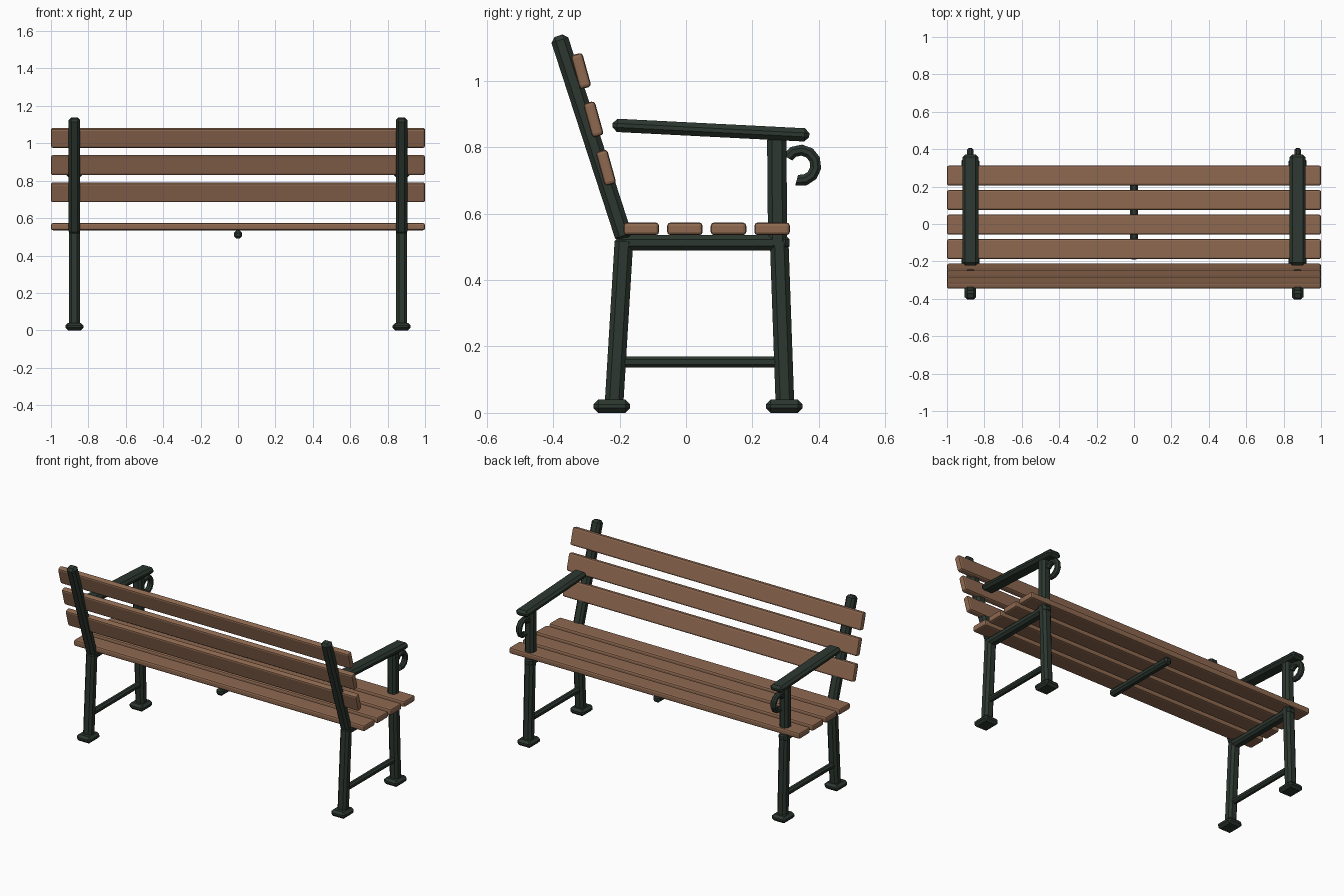
import bpy
import bmesh
import math
from mathutils import Matrix, Vector

cube = bpy.data.objects.get("Cube")
if cube:
    bpy.data.objects.remove(cube, do_unlink=True)


def material(name, color):
    m = bpy.data.materials.new(name)
    m.use_nodes = True
    m.diffuse_color = (*color, 1)
    bsdf = m.node_tree.nodes["Principled BSDF"]
    bsdf.inputs["Base Color"].default_value = (*color, 1)
    bsdf.inputs["Roughness"].default_value = 0.7
    return m


WOOD = material("brown wood", (0.27, 0.14, 0.08))
METAL = material("dark green metal", (0.025, 0.038, 0.029))


def add_object(name, bm, mat):
    bmesh.ops.recalc_face_normals(bm, faces=bm.faces)
    mesh = bpy.data.meshes.new(name)
    bm.to_mesh(mesh)
    bm.free()
    mesh.materials.append(mat)
    obj = bpy.data.objects.new(name, mesh)
    bpy.context.collection.objects.link(obj)
    return obj


def bar(name, x, start, end, width, depth, bevel, mat=METAL, segments=1):
    """Chamfered box running between two (y, z) points; width is along x."""
    a, b = Vector((x, *start)), Vector((x, *end))
    along = b - a
    tilt = math.atan2(-along.y, along.z)
    bm = bmesh.new()
    bmesh.ops.create_cube(bm, size=1)
    bmesh.ops.scale(bm, vec=(width, depth, along.length), verts=bm.verts)
    bmesh.ops.bevel(bm, geom=bm.edges[:], offset=bevel, segments=segments,
                    profile=0.5, affect='EDGES')
    bm.transform(Matrix.Translation((a + b) / 2) @ Matrix.Rotation(tilt, 4, 'X'))
    return add_object(name, bm, mat)


def hook(name, x, centre, radius, thickness, first, last, steps=9, sides=8):
    """Curled tube in the side plane, swept between two angles."""
    bm = bmesh.new()
    rings = []
    for i in range(steps):
        a = math.radians(first + (last - first) * i / (steps - 1))
        ring = []
        for j in range(sides):
            t = math.tau * (j + 0.5) / sides
            r = radius + thickness * math.cos(t)
            ring.append(bm.verts.new((x + thickness * math.sin(t),
                                      centre[0] + r * math.cos(a),
                                      centre[1] + r * math.sin(a))))
        rings.append(ring)
    for p, q in zip(rings, rings[1:]):
        for j in range(sides):
            k = (j + 1) % sides
            bm.faces.new((p[j], p[k], q[k], q[j]))
    bm.faces.new(rings[0])
    bm.faces.new(rings[-1])
    return add_object(name, bm, METAL)


# Seat slats
for i in range(4):
    y = -0.188 + i * 0.1312
    bar(f"seat_slat_{i + 1}", 0, (y, 0.554), (y + 0.107, 0.554),
        2.0, 0.038, 0.01, WOOD, 2)

# Backrest slats, leaning back
lean = math.radians(15.5)
for i in range(3):
    y, z = -0.241 - i * 0.0375, 0.738 + i * 0.1455
    dy, dz = -0.053 * math.sin(lean), 0.053 * math.cos(lean)
    bar(f"back_slat_{i + 1}", 0, (y - dy, z - dz), (y + dy, z + dz),
        2.0, 0.036, 0.01, WOOD, 2)

# Middle support under the seat
bar("middle_support", 0, (-0.19, 0.512), (0.30, 0.512), 0.045, 0.042, 0.012)

# Metal end frames
for side, x in (("left", 0.875), ("right", -0.875)):
    bar(f"{side}_back_post", x, (-0.184, 0.52), (-0.384, 1.135), 0.06, 0.053, 0.014)
    bar(f"{side}_back_leg", x, (-0.217, 0.02), (-0.186, 0.53), 0.058, 0.056, 0.014)
    bar(f"{side}_front_leg", x, (0.298, 0.02), (0.28, 0.53), 0.058, 0.056, 0.014)
    bar(f"{side}_arm_post", x, (0.276, 0.49), (0.273, 0.835), 0.058, 0.058, 0.014)
    bar(f"{side}_seat_rail", x, (-0.205, 0.512), (0.312, 0.512), 0.056, 0.046, 0.013)
    bar(f"{side}_lower_rail", x, (-0.21, 0.153), (0.29, 0.153), 0.035, 0.034, 0.01)
    bar(f"{side}_armrest", x, (-0.221, 0.866), (0.371, 0.836), 0.085, 0.04, 0.014)
    for end, y in (("back", -0.223), ("front", 0.296)):
        bar(f"{side}_{end}_foot", x, (y, 0), (y, 0.04), 0.097, 0.11, 0.014)
    hook(f"{side}_arm_hook", x, (0.345, 0.745), 0.046, 0.018, 150, -105)
